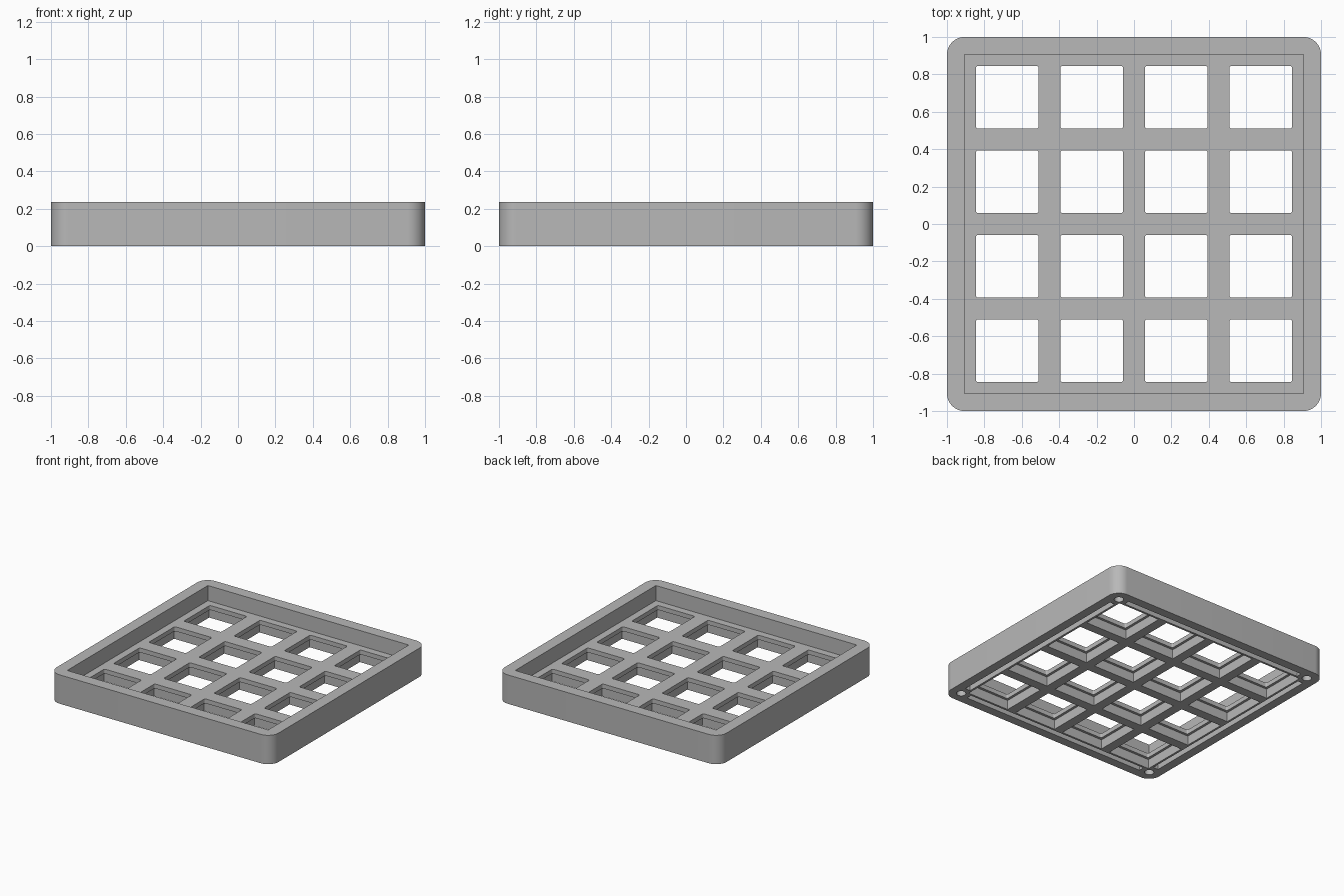
import bpy, bmesh, math

cube = bpy.data.objects.get("Cube")
if cube:
    bpy.data.objects.remove(cube, do_unlink=True)

HEIGHT, FLOOR, LIP = 0.235, 0.112, 0.036
PITCH, OPENING, RECESS = 0.452, 0.335, 0.375
EDGE = 0.905   # half width of the tray pocket, also the screw position

grey = bpy.data.materials.new("plain grey")
grey.use_nodes = True
grey.diffuse_color = (0.48, 0.48, 0.48, 1)
bsdf = grey.node_tree.nodes["Principled BSDF"]
bsdf.inputs["Base Color"].default_value = grey.diffuse_color
bsdf.inputs["Roughness"].default_value = 0.6


def prism(bm, x, y, w, d, z0, z1, radius=0, steps=4):
    """Upright block with rounded vertical corners."""
    pts = []
    for k, (sx, sy) in enumerate([(1, 1), (-1, 1), (-1, -1), (1, -1)]):
        cx, cy = x + sx * (w / 2 - radius), y + sy * (d / 2 - radius)
        for i in range(steps + 1 if radius else 1):
            a = math.pi / 2 * (k + i / steps)
            pts.append((cx + radius * math.cos(a), cy + radius * math.sin(a)))
    low = [bm.verts.new((px, py, z0)) for px, py in pts]
    top = [bm.verts.new((px, py, z1)) for px, py in pts]
    bm.faces.new(low[::-1])
    bm.faces.new(top)
    n = len(pts)
    for i in range(n):
        j = (i + 1) % n
        bm.faces.new((low[i], low[j], top[j], top[i]))


def finish(name, bm):
    mesh = bpy.data.meshes.new(name)
    bm.to_mesh(mesh)
    bm.free()
    mesh.materials.append(grey)
    ob = bpy.data.objects.new(name, mesh)
    bpy.context.collection.objects.link(ob)
    return ob


# Outer body
bm = bmesh.new()
prism(bm, 0, 0, 2, 2, 0, HEIGHT, 0.095, 12)
case = finish("key_tray", bm)

# Pocket in the top
pocket = bmesh.new()
prism(pocket, 0, 0, 2 * EDGE, 2 * EDGE, FLOOR, HEIGHT + 0.1)

# Grid of key openings, wider underneath to leave a thin lip
openings, recesses = bmesh.new(), bmesh.new()
for i in range(4):
    for j in range(4):
        x, y = (i - 1.5) * PITCH, (j - 1.5) * PITCH
        prism(openings, x, y, OPENING, OPENING, -0.1, HEIGHT, 0.012)
        prism(recesses, x, y, RECESS, RECESS, -0.1, FLOOR - LIP)

# Grooves along the underside and blind screw holes at its corners
under = bmesh.new()
for s in (-1, 1):
    prism(under, s * EDGE, 0, 0.045, 1.66, -0.1, 0.045)
    prism(under, 0, s * EDGE, 1.66, 0.045, -0.1, 0.045)
    for t in (-1, 1):
        prism(under, s * EDGE, t * EDGE, 0.07, 0.07, -0.1, 0.085, 0.0349, 6)

# Cut everything out of the body
bpy.context.view_layer.objects.active = case
case.select_set(True)
for name, bm in (("pocket_cutter", pocket), ("opening_cutter", openings),
                 ("recess_cutter", recesses), ("underside_cutter", under)):
    cutter = finish(name, bm)
    cutter.hide_render = True
    mod = case.modifiers.new(name, "BOOLEAN")
    mod.operation, mod.solver, mod.object = "DIFFERENCE", "EXACT", cutter
    bpy.ops.object.modifier_apply(modifier=name)
    bpy.data.objects.remove(cutter, do_unlink=True)

bpy.ops.object.shade_smooth_by_angle(angle=math.radians(30))
